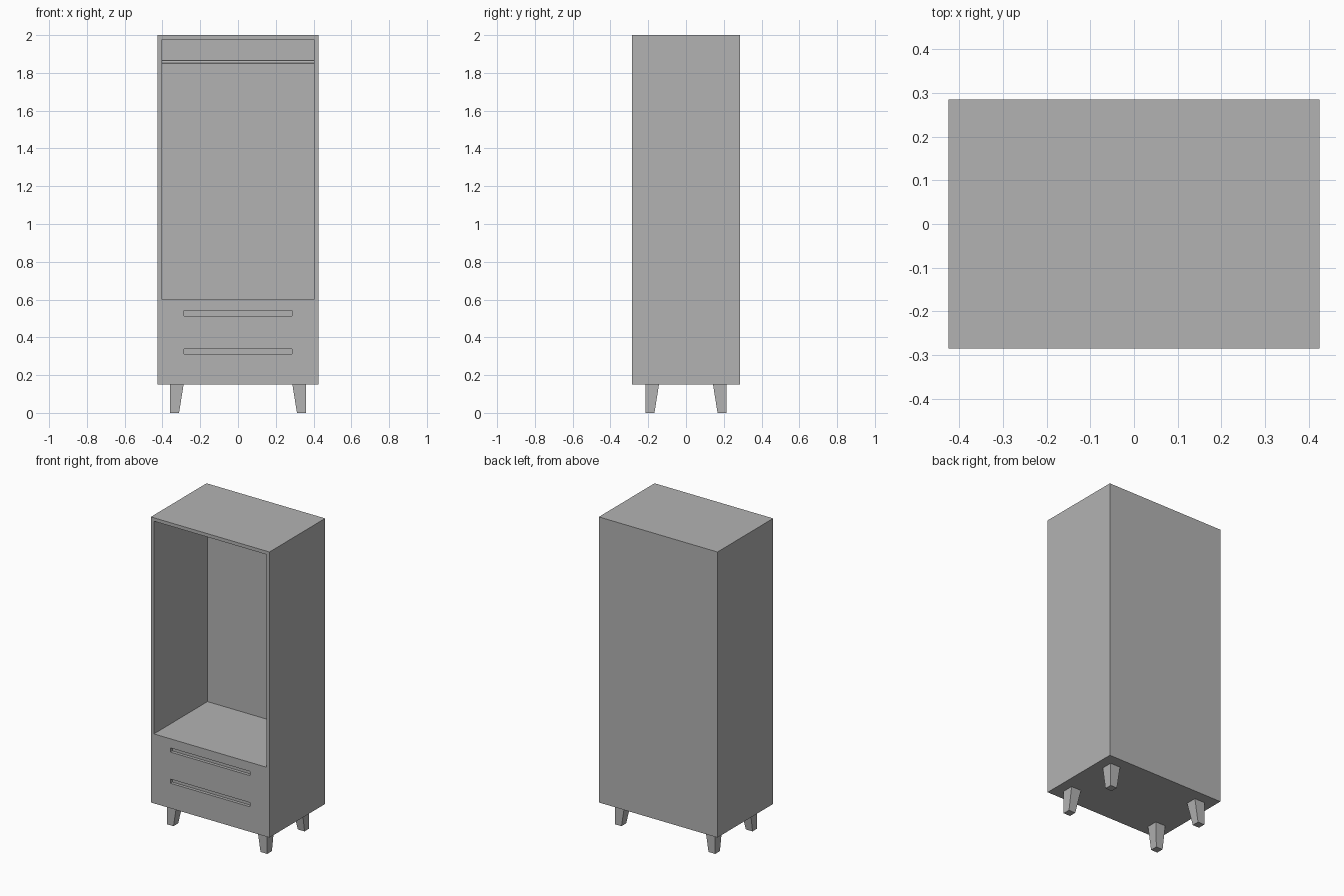
import bpy
import bmesh
from mathutils import Matrix, Vector

if "Cube" in bpy.data.objects:
    bpy.data.objects.remove(bpy.data.objects["Cube"], do_unlink=True)

# Single flat finish
grey = bpy.data.materials.new("grey_finish")
grey.use_nodes = True
colour = (0.45, 0.45, 0.45, 1)
grey.diffuse_color = colour
grey.node_tree.nodes["Principled BSDF"].inputs["Base Color"].default_value = colour

WIDTH, DEPTH = 0.85, 0.57
BASE, TOP = 0.15, 2.0
FRONT = -DEPTH / 2
PANEL = 0.022


def finish(name, bm):
    mesh = bpy.data.meshes.new(name)
    bmesh.ops.recalc_face_normals(bm, faces=bm.faces)
    bm.to_mesh(mesh)
    bm.free()
    mesh.materials.append(grey)
    obj = bpy.data.objects.new(name, mesh)
    bpy.context.collection.objects.link(obj)
    return obj


def box(name, low, high):
    low, high = Vector(low), Vector(high)
    bm = bmesh.new()
    bmesh.ops.create_cube(bm, size=1)
    bmesh.ops.scale(bm, vec=high - low, verts=bm.verts)
    bmesh.ops.translate(bm, vec=(low + high) / 2, verts=bm.verts)
    return finish(name, bm)


def carve(target, cutter):
    mod = target.modifiers.new("carve", "BOOLEAN")
    mod.operation = "DIFFERENCE"
    mod.solver = "EXACT"
    mod.object = cutter
    bpy.context.view_layer.objects.active = target
    bpy.ops.object.modifier_apply(modifier=mod.name)
    bpy.data.objects.remove(cutter, do_unlink=True)


# Cabinet with an open hanging space and two recessed drawer grips
cabinet = box("cabinet", (-WIDTH / 2, FRONT, BASE), (WIDTH / 2, -FRONT, TOP))
inner = WIDTH / 2 - PANEL
carve(cabinet, box("space_cutter", (-inner, FRONT - 0.1, 0.6),
                   (inner, -FRONT - PANEL, TOP - PANEL)))
for bottom in (0.312, 0.514):
    carve(cabinet, box("grip_cutter", (-0.285, FRONT - 0.1, bottom),
                       (0.285, FRONT + 0.02, bottom + 0.027)))

# Hanging rail across the top of the space
bm = bmesh.new()
bmesh.ops.create_cone(bm, cap_ends=True, segments=16, radius1=0.009,
                      radius2=0.009, depth=2 * inner,
                      matrix=Matrix.Translation((0, 0, 1.858))
                      @ Matrix.Rotation(1.5708, 4, "Y"))
rail = finish("hanging_rail", bm)
bpy.context.view_layer.objects.active = rail
rail.select_set(True)
bpy.ops.object.shade_smooth_by_angle()

# Legs: upright outer faces, inner faces tapering towards the floor
for side, x in (("left", 1), ("right", -1)):
    for end, y in (("front", -1), ("back", 1)):
        bm = bmesh.new()
        rings = []
        for z, size in ((0, 0.048), (BASE, 0.072)):
            rings.append([bm.verts.new((x * (0.36 - i * size),
                                        y * (0.215 - j * size), z))
                          for i, j in ((0, 0), (1, 0), (1, 1), (0, 1))])
        for ring in rings:
            bm.faces.new(ring)
        for k in range(4):
            n = (k + 1) % 4
            bm.faces.new((rings[0][k], rings[0][n], rings[1][n], rings[1][k]))
        finish(f"{end}_{side}_leg", bm)
